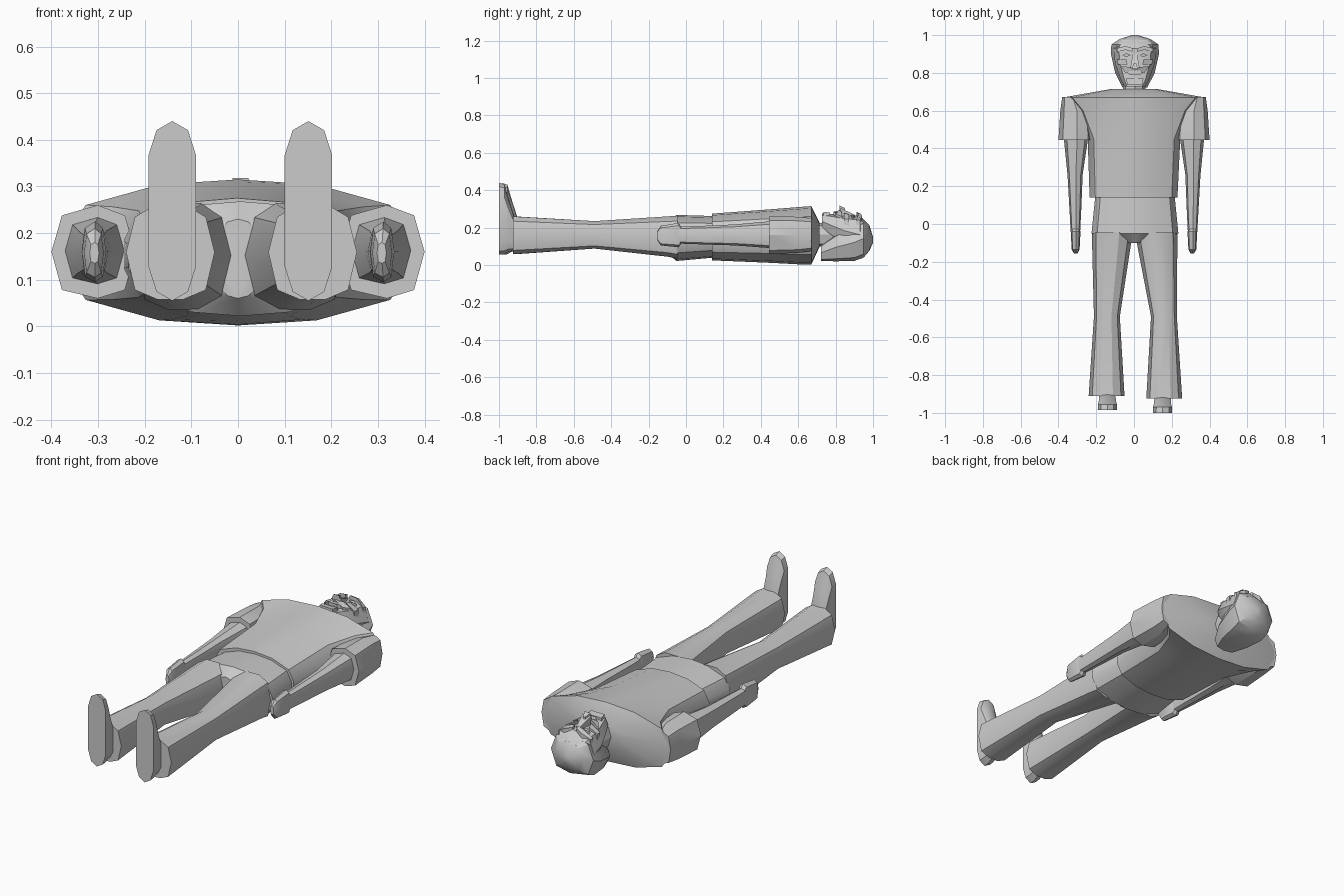
import bpy, bmesh, math

grey = bpy.data.materials.new("plain grey")
grey.diffuse_color = (0.6, 0.6, 0.6, 1)

# unit cross-sections in x and z
half = [(0, 1), (.45, .93), (.87, .65), (1, .2), (1, -.2), (.87, -.65), (.45, -.93), (0, -1)]
BODY = half + [(-u, v) for u, v in half[-2:0:-1]]
OCT = [(0.1, 1), (.75, .78), (1, 0), (.75, -.82), (0.1, -1), (-.75, -.82), (-1, 0), (-.75, .78)]
LEG = [(.35, 1), (.8, .75), (1, 0), (.8, -.8), (.3, -1), (-.3, -1), (-.8, -.8), (-1, 0), (-.8, .75), (-.35, 1)]
SOLE = [(0, 1), (.66, .9), (1, .62), (1, -.62), (.66, -.9), (0, -1),
        (-.66, -.9), (-1, -.62), (-1, .62), (-.66, .9)]


def finish(name, bm, angle=30):
    bmesh.ops.recalc_face_normals(bm, faces=bm.faces)
    me = bpy.data.meshes.new(name)
    bm.to_mesh(me)
    bm.free()
    me.materials.append(grey)
    ob = bpy.data.objects.new(name, me)
    bpy.context.collection.objects.link(ob)
    bpy.ops.object.select_all(action='DESELECT')
    ob.select_set(True)
    bpy.context.view_layer.objects.active = ob
    bpy.ops.object.shade_smooth_by_angle(angle=math.radians(angle))
    return ob


def loft(name, profile, rings, angle=30):
    """rings: (y, x_min, x_max, z_min, z_max)"""
    bm = bmesh.new()
    loops = []
    for y, x0, x1, z0, z1 in rings:
        loops.append([bm.verts.new(((x0 + x1) / 2 + u * (x1 - x0) / 2, y,
                                    (z0 + z1) / 2 + v * (z1 - z0) / 2)) for u, v in profile])
    n = len(profile)
    for a, b in zip(loops, loops[1:]):
        for i in range(n):
            bm.faces.new((a[i], a[(i + 1) % n], b[(i + 1) % n], b[i]))
    bm.faces.new(loops[0])
    bm.faces.new(loops[-1])
    return finish(name, bm, angle)


def plate(name, pts, depth):
    """Faceted piece from a face outline, running back into the head"""
    bm = bmesh.new()
    f = bm.faces.new([bm.verts.new(p) for p in pts])
    new = bmesh.ops.extrude_face_region(bm, geom=[f])
    for v in new['geom']:
        if isinstance(v, bmesh.types.BMVert):
            v.co.z -= depth
    return finish(name, bm, 5)


# shirt and hips
loft("shirt", BODY, [(.14, -.235, .23, .025, .275), (.45, -.245, .245, .012, .298),
                     (.60, -.31, .31, .004, .31), (.67, -.375, .375, .002, .315),
                     (.715, -.12, .12, .10, .225)])
loft("hips", BODY, [(-.10, -.05, .05, .06, .23), (-.05, -.225, .235, .022, .268),
                    (.15, -.205, .215, .04, .262)])

# limbs; right side is shifted slightly from the left
for s, side in ((-1, "left"), (1, "right")):
    def limb(rows):
        return [(y, min(s * a, s * b), max(s * a, s * b), z0, z1) for y, a, b, z0, z1 in rows]

    loft(side + "_sleeve", OCT, limb([(.445, .22, .40, .06, .26), (.60, .23, .39, .065, .258),
                                      (.672, .28, .38, .075, .25)]))
    loft(side + "_arm", OCT, limb([(-.04, .285, .335, .115, .205), (.10, .278, .343, .11, .21),
                                   (.26, .272, .352, .105, .217), (.46, .242, .372, .09, .235)]))
    loft(side + "_hand", OCT, limb([(-.155, .298, .318, .135, .18), (-.135, .288, .33, .105, .21),
                                    (-.04, .283, .335, .095, .225), (-.025, .29, .33, .115, .205)]))
    d = 0 if s < 0 else .015          # leg shift
    loft(side + "_leg", LEG, limb([(-.91 - d, .05 + d, .24 + d, .058, .26),
                                   (-.49, .075 + d, .212 + d, .088, .235),
                                   (-.10, .015, .222 + d / 2, .045, .26),
                                   (-.045, .01, .222 + d / 2, .035, .264)]))
    c = s * (.141 if s < 0 else .151)
    loft(side + "_foot", SOLE, [(-.985 - d, c - .051, c + .051, .055, .44),
                                (-.955 - d, c - .05, c + .05, .058, .43),
                                (-.935 - d, c - .045, c + .045, .07, .36),
                                (-.90 - d, c - .043, c + .043, .08, .25)])

# head: skull, hair, neck
loft("neck", OCT, [(.69, -.06, .06, .10, .225), (.82, -.055, .06, .10, .225)])
loft("face", OCT, [(.728, -.05, .058, .19, .275), (.765, -.07, .08, .16, .275),
                   (.85, -.10, .11, .10, .265), (.93, -.11, .12, .06, .265),
                   (.975, -.08, .09, .08, .22)])
loft("hair", OCT, [(.722, -.06, .07, .022, .11), (.80, -.10, .11, .02, .17),
                   (.90, -.122, .132, .022, .22), (.95, -.12, .13, .04, .245),
                   (.98, -.075, .085, .075, .215), (1.0, -.01, .02, .12, .15)])

# face details
plate("nose", [(-.02, .825, .305), (.03, .825, .305), (.016, .90, .27), (-.006, .90, .27)], .06)
plate("nose_tip", [(-.012, .82, .318), (.022, .82, .318), (.012, .85, .305), (-.002, .85, .305)], .06)
plate("mouth", [(-.035, .80, .28), (-.02, .788, .287), (.03, .788, .287),
                (.045, .80, .28), (.03, .812, .285), (-.02, .812, .285)], .03)
plate("chin", [(-.035, .735, .285), (.043, .735, .285), (.05, .77, .28), (-.042, .77, .28)], .05)
for s, side in ((-1, "left"), (1, "right")):
    def face(pts):
        return [(.005 + s * x, y, z) for x, y, z in pts]

    plate(side + "_eye", face([(.024, .893, .268), (.045, .884, .267), (.066, .893, .258),
                               (.045, .904, .267)]), .02)
    plate(side + "_brow", face([(.012, .912, .284), (.05, .922, .275), (.095, .91, .24),
                                (.095, .93, .24), (.05, .942, .265), (.012, .93, .276)]), .04)
    plate(side + "_moustache", face([(0, .814, .292), (.05, .80, .272), (.075, .835, .26),
                                     (.035, .832, .285), (0, .826, .295)]), .04)
    plate(side + "_cheek", face([(.04, .845, .278), (.09, .845, .245), (.095, .872, .245),
                                 (.045, .872, .27)]), .04)
